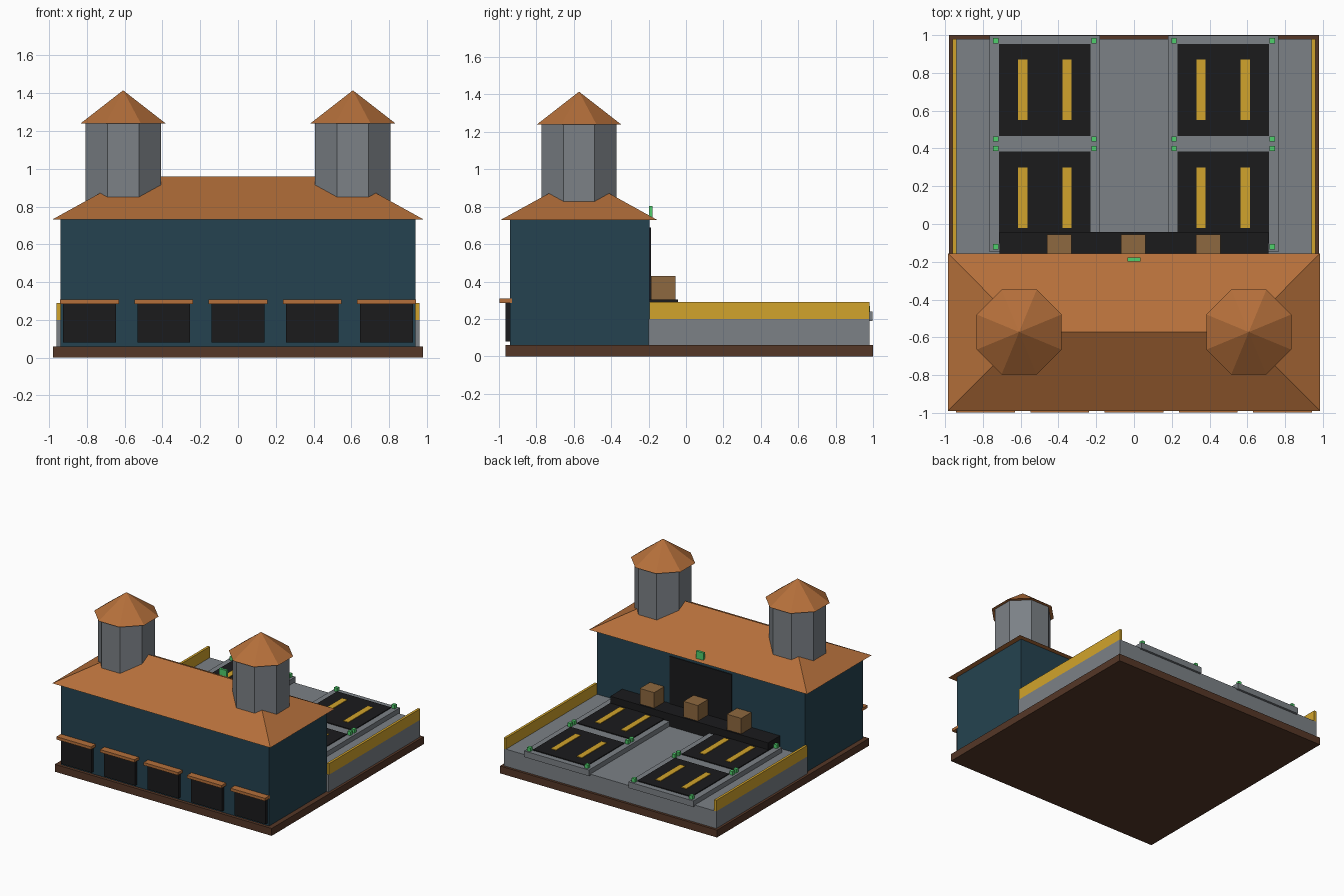
import bpy, bmesh, math

if "Cube" in bpy.data.objects:
    bpy.data.objects.remove(bpy.data.objects["Cube"])


def mat(name, r, g, b):
    m = bpy.data.materials.new(name)
    m.diffuse_color = (r, g, b, 1)
    m.use_nodes = True
    m.node_tree.nodes["Principled BSDF"].inputs["Base Color"].default_value = m.diffuse_color
    return m


TEAL = mat("teal_wall", 0.018, 0.055, 0.08)
TILE = mat("orange_tile", 0.46, 0.16, 0.043)
STONE = mat("stone", 0.2, 0.22, 0.24)
BROWN = mat("dark_brown", 0.09, 0.038, 0.02)
BLACK = mat("black", 0.011, 0.011, 0.012)
YELLOW = mat("yellow", 0.64, 0.37, 0.025)
WOOD = mat("wood", 0.27, 0.14, 0.05)
GREEN = mat("green_light", 0.08, 0.62, 0.15)


def finish(name, bm, material):
    bmesh.ops.recalc_face_normals(bm, faces=bm.faces)
    me = bpy.data.meshes.new(name)
    bm.to_mesh(me)
    bm.free()
    me.materials.append(material)
    ob = bpy.data.objects.new(name, me)
    bpy.context.collection.objects.link(ob)
    return ob


def box(name, x, y, z, material):
    """Box from (min, max) pairs."""
    bm = bmesh.new()
    bmesh.ops.create_cube(bm, size=1)
    for v in bm.verts:
        v.co = [sum(r) / 2 + c * (r[1] - r[0]) for r, c in zip((x, y, z), v.co)]
    return finish(name, bm, material)


def around(c, half):
    return (c - half, c + half)


def octagon(name, x, y, z, r_bottom, r_top, material):
    """Eight-sided prism or cone; radii are measured to the flats."""
    bm = bmesh.new()
    k = 1 / math.cos(math.pi / 8)
    rings = []
    for r, h in ((r_bottom, z[0]), (r_top, z[1])):
        n = 8 if r else 1
        rings.append([bm.verts.new((x + r * k * math.cos((i + .5) * math.pi / 4),
                                    y + r * k * math.sin((i + .5) * math.pi / 4), h))
                      for i in range(n)])
    lo, hi = rings
    bm.faces.new(lo)
    if r_top:
        bm.faces.new(hi)
    for i in range(8):
        j = (i + 1) % 8
        bm.faces.new((lo[i], lo[j], hi[j], hi[i]) if r_top else (lo[i], lo[j], hi[0]))
    return finish(name, bm, material)


# Ground slab, main hall and landing deck
box("base_slab", (-.98, .98), (-.965, 1), (0, .06), BROWN)
box("hall_walls", (-.94, .94), (-.94, -.195), (.05, .735), TEAL)
box("landing_deck", (-.96, .96), (-.2, .98), (.05, .2), STONE)

# Hipped roof
bm = bmesh.new()
a, b, c, d, e, f = [bm.verts.new(p) for p in (
    (-.985, -.99, .73), (.985, -.99, .73), (.985, -.155, .73), (-.985, -.155, .73),
    (-.57, -.572, .96), (.57, -.572, .96))]
for face in ((a, b, c, d), (a, b, f, e), (c, d, e, f), (b, c, f), (d, a, e)):
    bm.faces.new(face)
finish("hip_roof", bm, TILE)

for side, s in (("left", -1), ("right", 1)):
    # Roof towers
    octagon(f"{side}_tower", s * .608, -.572, (.74, 1.24), .2, .2, STONE)
    octagon(f"{side}_tower_roof", s * .608, -.572, (1.24, 1.415), .225, 0, TILE)
    # Deck side rails
    box(f"{side}_rail", around(s * .95, .01), (-.195, .98), (.2, .29), YELLOW)
    # Landing pads with stripes and corner lights
    px = s * .472
    for row, py in (("back", .71), ("front", .14)):
        n = f"{side}_{row}_pad"
        box(n, around(px, .293), around(py, .288), (.19, .24), STONE)
        box(n + "_surface", around(px, .243), around(py, .243), (.235, .247), BLACK)
        for i in (-1, 1):
            box(n + "_stripe", around(px + i * .117, .024), around(py, .16), (.24, .252), YELLOW)
            for j in (-1, 1):
                box(n + "_light", around(px + i * .26, .014), around(py + j * .26, .014),
                    (.235, .27), GREEN)

# Loading platform, crates and rear door
box("loading_platform", (-.713, .713), (-.2, -.042), (.2, .303), BLACK)
for x in (-.395, -.003, .392):
    box("crate", around(x, .065), (-.186, -.056), (.3, .43), WOOD)
box("rear_door", (-.28, .28), (-.2, -.187), (.28, .69), BLACK)
box("door_beacon", (-.034, .034), (-.198, -.178), (.73, .803), GREEN)

# Front bay doors with awnings
for i in range(5):
    x = (i - 2) * .393
    box("bay_door", around(x, .14), (-.965, -.93), (.08, .29), BLACK)
    box("bay_awning", around(x, .156), (-.997, -.93), (.285, .308), TILE)
